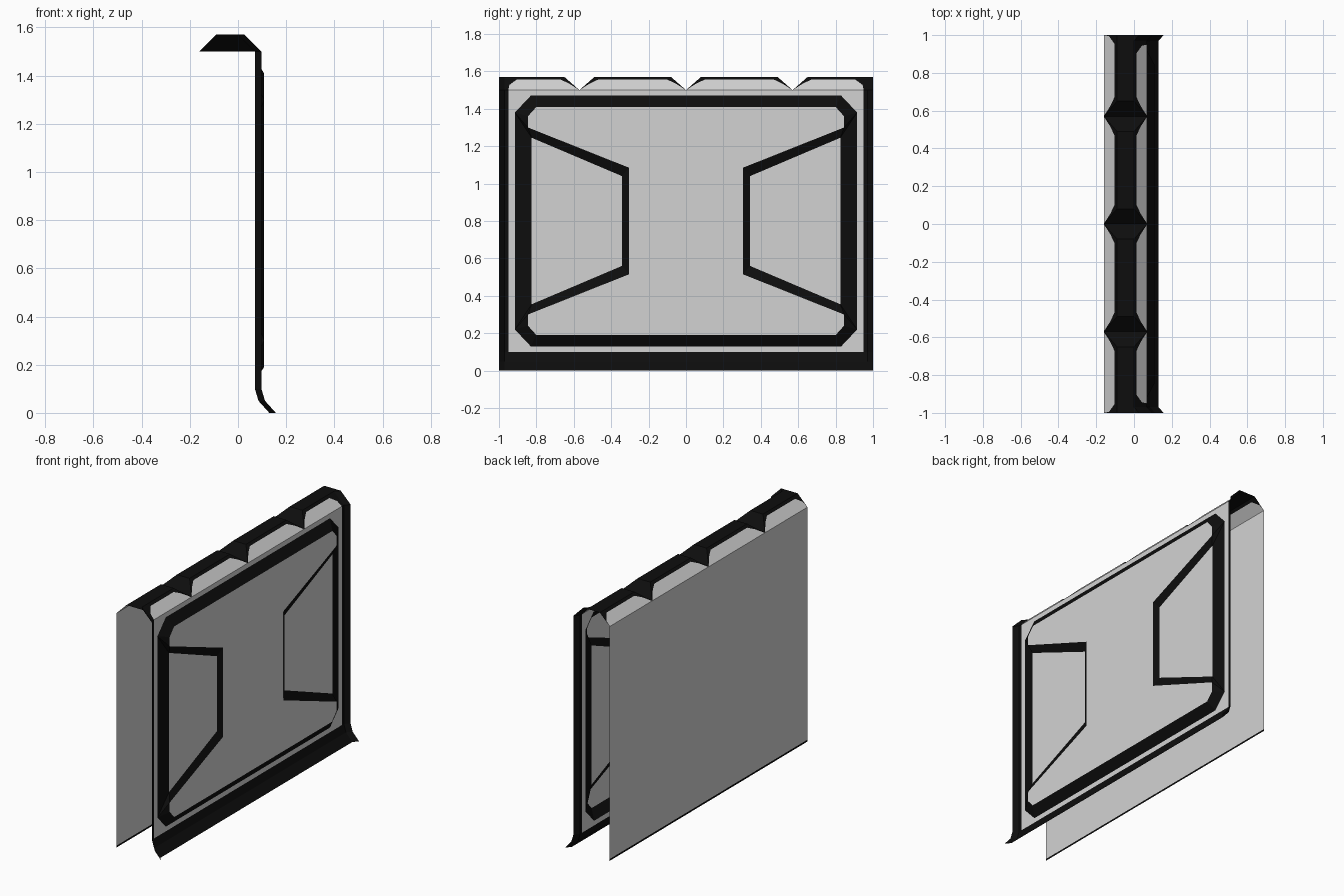
import bpy, bmesh
from mathutils import Vector

if "Cube" in bpy.data.objects:
    bpy.data.objects.remove(bpy.data.objects["Cube"])


def material(name, col):
    m = bpy.data.materials.new(name)
    m.diffuse_color = (*col, 1)
    m.use_nodes = True
    m.node_tree.nodes["Principled BSDF"].inputs["Base Color"].default_value = m.diffuse_color
    return m


MATS = [material("light_grey", (0.65, 0.65, 0.65)), material("black", (0.004, 0.004, 0.004))]
GREY, BLACK = 0, 1
MID = 0.8        # height of the panel centre
XF, XB = 0.07, -0.16   # front and back sheet
ZE, ZT = 1.5, 1.57     # eave and ridge height


def build(name, faces, out, flip_z=False):
    """Sheet object from (points, colour) faces, mirrored in y (and about MID), normals along out."""
    bm = bmesh.new()
    for pts, mat in faces:
        for sy in (1, -1):
            for sz in ((1, -1) if flip_z else (1,)):
                vs = [bm.verts.new((x, y * sy, MID + (z - MID) * sz)) for x, y, z in pts]
                f = bm.faces.new(vs)
                f.material_index = mat
    bmesh.ops.remove_doubles(bm, verts=bm.verts, dist=1e-5)
    bm.normal_update()
    for f in bm.faces:
        if f.normal.dot(Vector(out)) < 0:
            f.normal_flip()
    me = bpy.data.meshes.new(name)
    bm.to_mesh(me)
    bm.free()
    for m in MATS:
        me.materials.append(m)
    ob = bpy.data.objects.new(name, me)
    bpy.context.collection.objects.link(ob)
    return ob


# Front panel: one quarter, mirrored twice; points are (y, height above MID, x)
def p(y, v, x):
    return (x, y, MID + v)


HI, FL = 0.108, 0.09
e0, e1, e2 = p(0, .7, XF), p(.95, .7, XF), p(.95, 0, XF)
o0, o1, o2, o3 = p(0, .67, XF), p(.83, .67, XF), p(.915, .58, XF), p(.915, 0, XF)
i0, i1, i2, i3 = p(0, .61, HI), p(.80, .61, HI), p(.845, .56, HI), p(.845, .50, HI)
b0, b1 = p(.305, 0, HI), p(.305, .285, HI)
t0, t1, t2, t3 = p(.342, 0, FL), p(.342, .24, FL), p(.825, .445, FL), p(.825, 0, FL)
c = p(0, 0, HI)
build("front_panel", [
    ([o0, o1, e1, e0], GREY), ([o1, o2, e1], GREY), ([o2, o3, e2, e1], GREY),
    ([i0, i1, o1, o0], BLACK), ([i1, i2, o2, o1], BLACK), ([i2, i3, o2], BLACK),
    ([i3, t2, o2], BLACK), ([t2, t3, o3, o2], BLACK),
    ([c, b0, b1, i0], GREY), ([b1, i3, i2, i1, i0], GREY),
    ([b0, t0, t1, b1], BLACK), ([b1, t1, t2, i3], BLACK),
    ([t0, t3, t2, t1], GREY)], (1, 0, 0), True)

# Flared foot and flipped-out side trim, lofted along y
profile = [(0, ZT), (XF, ZE), (XF, .1), (.085, .05), (.13, 0)]
sections = [(0, 0), (.95, 0), (.97, 0), (1, .027)]
trim = []
for s, ((y0, d0), (y1, d1)) in enumerate(zip(sections, sections[1:])):
    for k, ((xa, za), (xb, zb)) in enumerate(zip(profile, profile[1:])):
        if s == 0 and k < 2:
            continue
        trim.append(([(xa + d0, y0, za), (xa + d1, y1, za),
                      (xb + d1, y1, zb), (xb + d0, y0, zb)], BLACK))
build("foot_and_side_trim", trim, (1, 0, .3))

# Ridge cap: bumps separated by V grooves at y = 0 and +-0.57
XT0, XT1, W, G = -.09, 0.0, .08, .57
ridge = []


def slope(xb, xt, ends, window):
    """Sloping side with a grey window; window and ends in (y, t up the slope)."""
    at = lambda y, t: (xb + (xt - xb) * t, y, ZE + (ZT - ZE) * t)
    (y0b, y0t), (y1b, y1t) = ends
    win = [at(y, t) for y, t in window]
    ridge.append(([at(y0b, 0)] + win + [at(y1b, 0)], GREY))
    ridge.append(([at(y0b, 0)] + win + [at(y1b, 0), at(y1t, 1), at(y0t, 1)], BLACK))


for xb, xt, yend in ((XF, XT1, .95), (XB, XT0, 1.0)):
    left = lambda g: [(g + .055, .5), (g + .10, .8)]
    slope(xb, xt, ((0, W), (G, G - W)), left(0) + [(G - .10, .8), (G - .055, .5)])
    slope(xb, xt, ((G, G + W), (yend, yend)),
          left(G) + [(yend - .045, .8), (yend - .006, .4)])
for g, s in ((0, 1), (G, -1), (G, 1)):
    y = g + s * W
    ridge.append(([(XB, g, ZE), (XF, g, ZE), (XT1, y, ZT), (XT0, y, ZT)], BLACK))
ridge.append(([(XT0, W, ZT), (XT1, W, ZT), (XT1, G - W, ZT), (XT0, G - W, ZT)], BLACK))
ridge.append(([(XT0, G + W, ZT), (XT1, G + W, ZT), (XT1, .97, ZT),
               (XT1 + .027, 1, ZT), (XT0, 1, ZT)], BLACK))
build("ridge_cap", ridge, (0, 0, 1))

# Back sheet with a thin dark lower edge
build("back_panel", [
    ([(XB, 0, .012), (XB, 1, .012), (XB, 1, ZE), (XB, 0, ZE)], GREY),
    ([(XB, 0, 0), (XB, 1, 0), (XB, 1, .012), (XB, 0, .012)], BLACK)], (-1, 0, 0))
